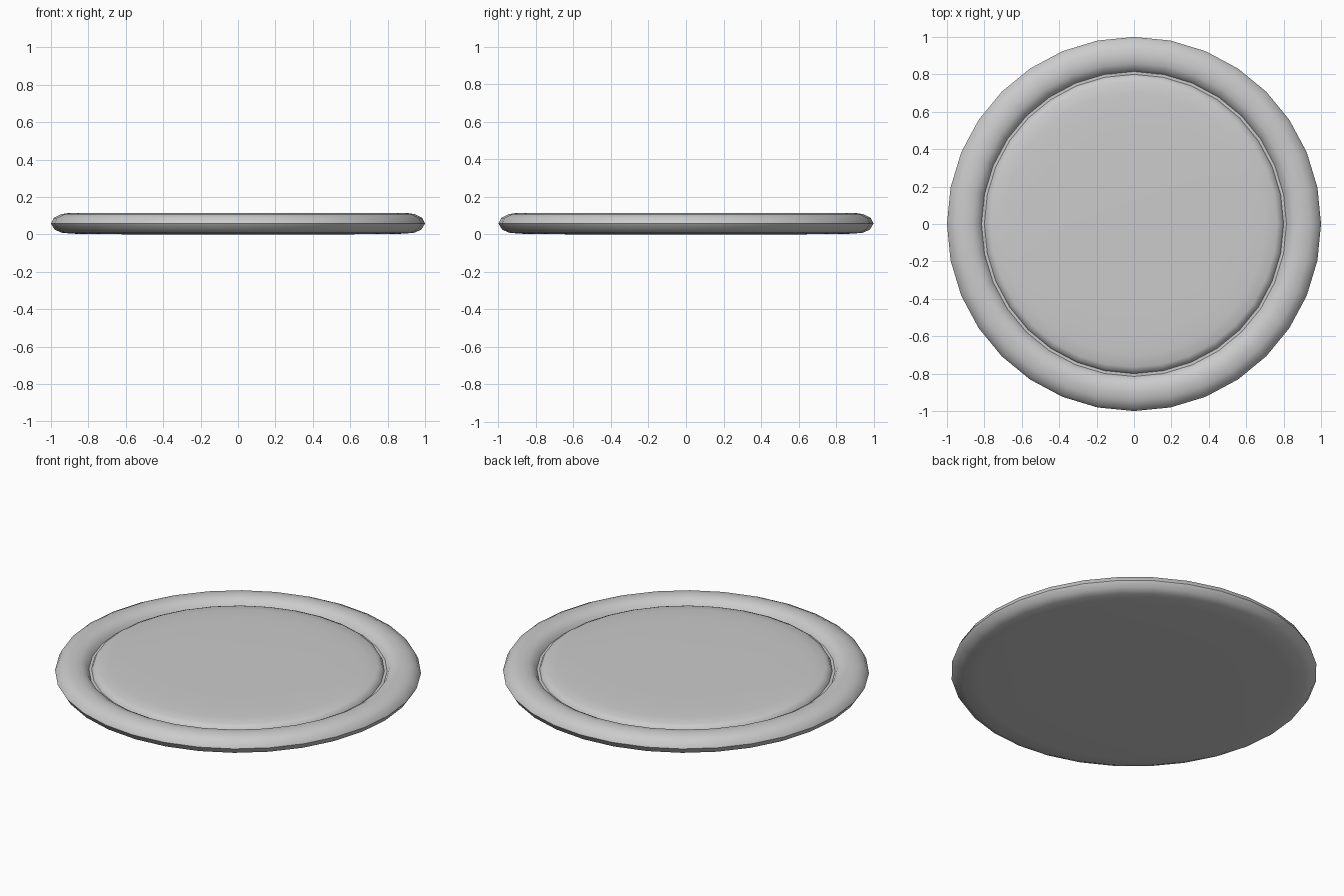
import bpy, bmesh, math

if "Cube" in bpy.data.objects:
    bpy.data.objects.remove(bpy.data.objects["Cube"])


def lathe(name, profile, segments):
    """Revolve an (r, z) profile about z; end points on the axis become poles."""
    bm = bmesh.new()
    rings = []
    for r, z in profile:
        if r == 0:
            rings.append([bm.verts.new((0, 0, z))] * segments)
        else:
            rings.append([bm.verts.new((r * math.cos(2 * math.pi * i / segments),
                                        r * math.sin(2 * math.pi * i / segments), z))
                          for i in range(segments)])
    for a, b in zip(rings, rings[1:]):
        for i in range(segments):
            j = (i + 1) % segments
            corners = list(dict.fromkeys([a[i], a[j], b[j], b[i]]))
            bm.faces.new(corners)
    bmesh.ops.recalc_face_normals(bm, faces=bm.faces)
    mesh = bpy.data.meshes.new(name)
    bm.to_mesh(mesh)
    bm.free()
    obj = bpy.data.objects.new(name, mesh)
    bpy.context.collection.objects.link(obj)
    bpy.context.view_layer.objects.active = obj
    obj.select_set(True)
    bpy.ops.object.shade_smooth_by_angle(angle=math.radians(50))
    obj.select_set(False)
    return obj


# One solid disc: flat underside, rounded rim, narrow groove, gently domed centre
disc_profile = [
    (0, 0), (0.5, 0), (0.85, 0.002), (0.94, 0.008), (0.98, 0.025),
    (1.0, 0.058), (0.985, 0.088), (0.945, 0.108), (0.90, 0.115),
    (0.86, 0.109), (0.83, 0.093), (0.815, 0.068),
    (0.80, 0.068), (0.79, 0.088), (0.765, 0.099), (0.70, 0.106),
    (0.60, 0.110), (0.45, 0.112), (0, 0.112),
]
lathe("rimmed_disc", disc_profile, 32)
